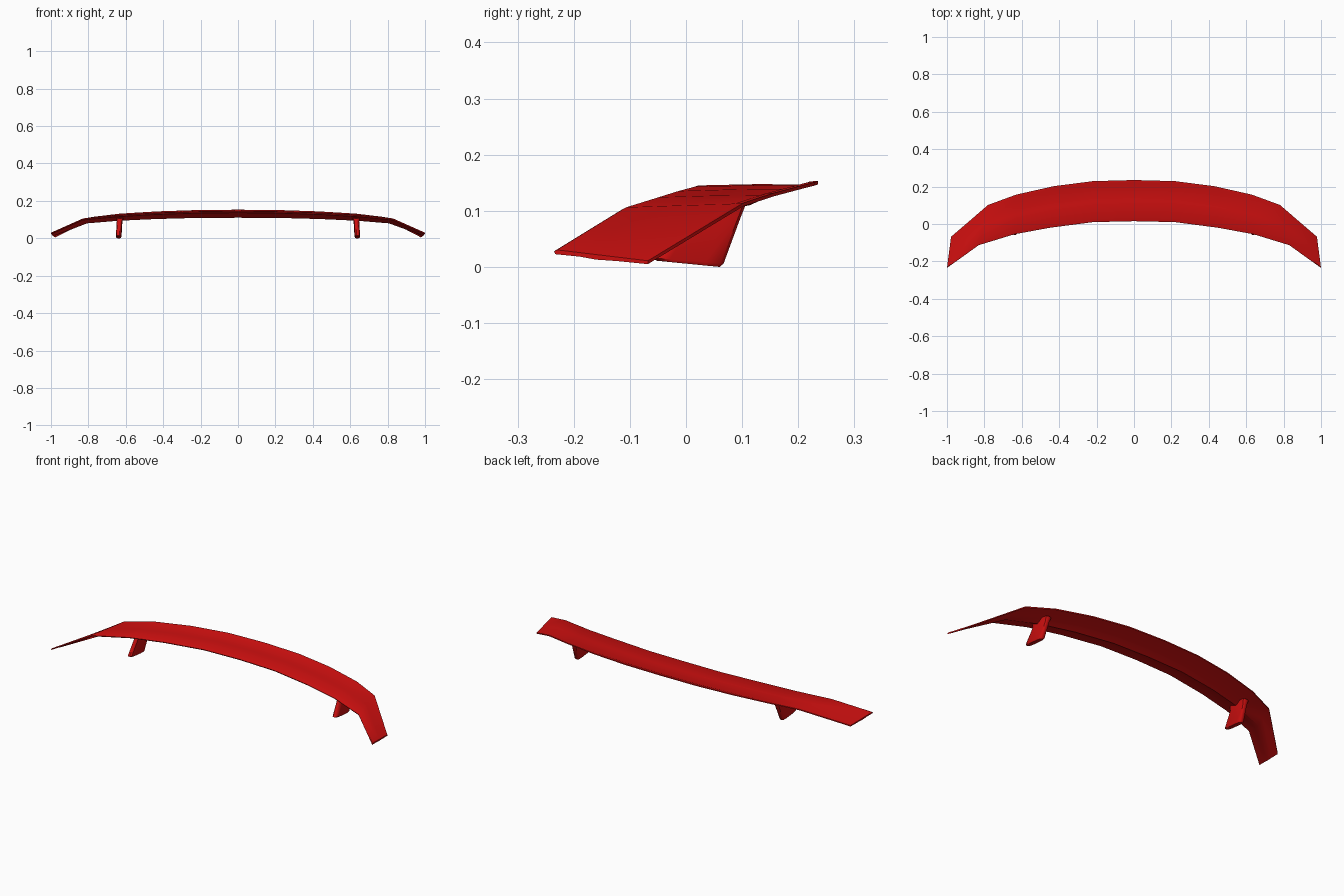
import bpy, bmesh, math
from mathutils import Vector

cube = bpy.data.objects.get("Cube")
if cube:
    bpy.data.objects.remove(cube, do_unlink=True)

red = bpy.data.materials.new("glossy red paint")
red.use_nodes = True
COLOUR = (0.63, 0.005, 0.005, 1)
red.diffuse_color = COLOUR
red.node_tree.nodes["Principled BSDF"].inputs["Base Color"].default_value = COLOUR


def loft(name, rings):
    """Skin equal-length closed rings and cap both ends."""
    bm = bmesh.new()
    loops = [[bm.verts.new(p) for p in ring] for ring in rings]
    for a, b in zip(loops, loops[1:]):
        for i in range(len(a)):
            j = (i + 1) % len(a)
            bm.faces.new((a[i], a[j], b[j], b[i]))
    bm.faces.new(loops[0])
    bm.faces.new(loops[-1])
    bmesh.ops.recalc_face_normals(bm, faces=bm.faces)
    mesh = bpy.data.meshes.new(name)
    bm.to_mesh(mesh)
    bm.free()
    mesh.materials.append(red)
    obj = bpy.data.objects.new(name, mesh)
    bpy.context.collection.objects.link(obj)
    return obj


def smooth(obj, degrees):
    bpy.ops.object.select_all(action='DESELECT')
    obj.select_set(True)
    bpy.context.view_layer.objects.active = obj
    bpy.ops.object.shade_smooth_by_angle(angle=math.radians(degrees))


def wing_section(front, back, belly_z, lip):
    """Closed blade section between a leading and a trailing edge point."""
    f, b = Vector(front), Vector(back)
    at = lambda t, dz: f.lerp(b, t) + Vector((0, 0, dz))
    belly = f.lerp(b, 0.45)
    belly.z = belly_z
    return [at(0, -0.003), at(0.03, 0), at(0.5, -lip * 0.3), at(0.88, -lip),
            at(0.94, 0), b, at(1, -0.006),
            at(0.8, -0.006).lerp(belly, 0.4), belly,
            at(0.15, -0.006).lerp(belly, 0.4), at(0.01, -0.008)]


# Wing blade: leading edge, trailing edge, belly height, trailing lip
stations = [
    ((0, 0.015, 0.145), (0, 0.235, 0.153), 0.110, 0.005),
    ((0.22, 0.010, 0.143), (0.22, 0.229, 0.151), 0.109, 0.005),
    ((0.45, -0.020, 0.135), (0.43, 0.202, 0.144), 0.103, 0.004),
    ((0.64, -0.055, 0.124), (0.63, 0.157, 0.132), 0.094, 0.003),
    ((0.83, -0.113, 0.106), (0.78, 0.102, 0.114), 0.080, 0.001),
    ((1.0, -0.235, 0.031), (0.978, -0.068, 0.011), 0.013, 0),
]
half = [wing_section(*s) for s in stations]
mirrored = [[Vector((-p.x, p.y, p.z)) for p in ring] for ring in half[:0:-1]]
smooth(loft("wing_blade", mirrored + half), 30)


# Support legs: tapered airfoil pads swept forward toward the foot
def leg_ring(x, front, back, z_front, z_back, width):
    outline = [(0, 0.25), (0.06, 0.75), (0.25, 1), (0.75, 1), (0.96, 0.8), (1, 0.35)]
    outline += [(t, -w) for t, w in reversed(outline)]
    return [(x + w * width / 2, front + (back - front) * t,
             z_front + (z_back - z_front) * t) for t, w in outline]


for side, label in ((1, "left"), (-1, "right")):
    leg = loft(label + "_support_leg", [
        leg_ring(side * 0.638, -0.052, 0.060, 0.011, 0.000, 0.022),
        leg_ring(side * 0.638, -0.060, 0.067, 0.016, 0.006, 0.030),
        leg_ring(side * 0.633, -0.012, 0.098, 0.090, 0.090, 0.030),
        leg_ring(side * 0.632, -0.010, 0.106, 0.107, 0.110, 0.042),
    ])
    smooth(leg, 40)
